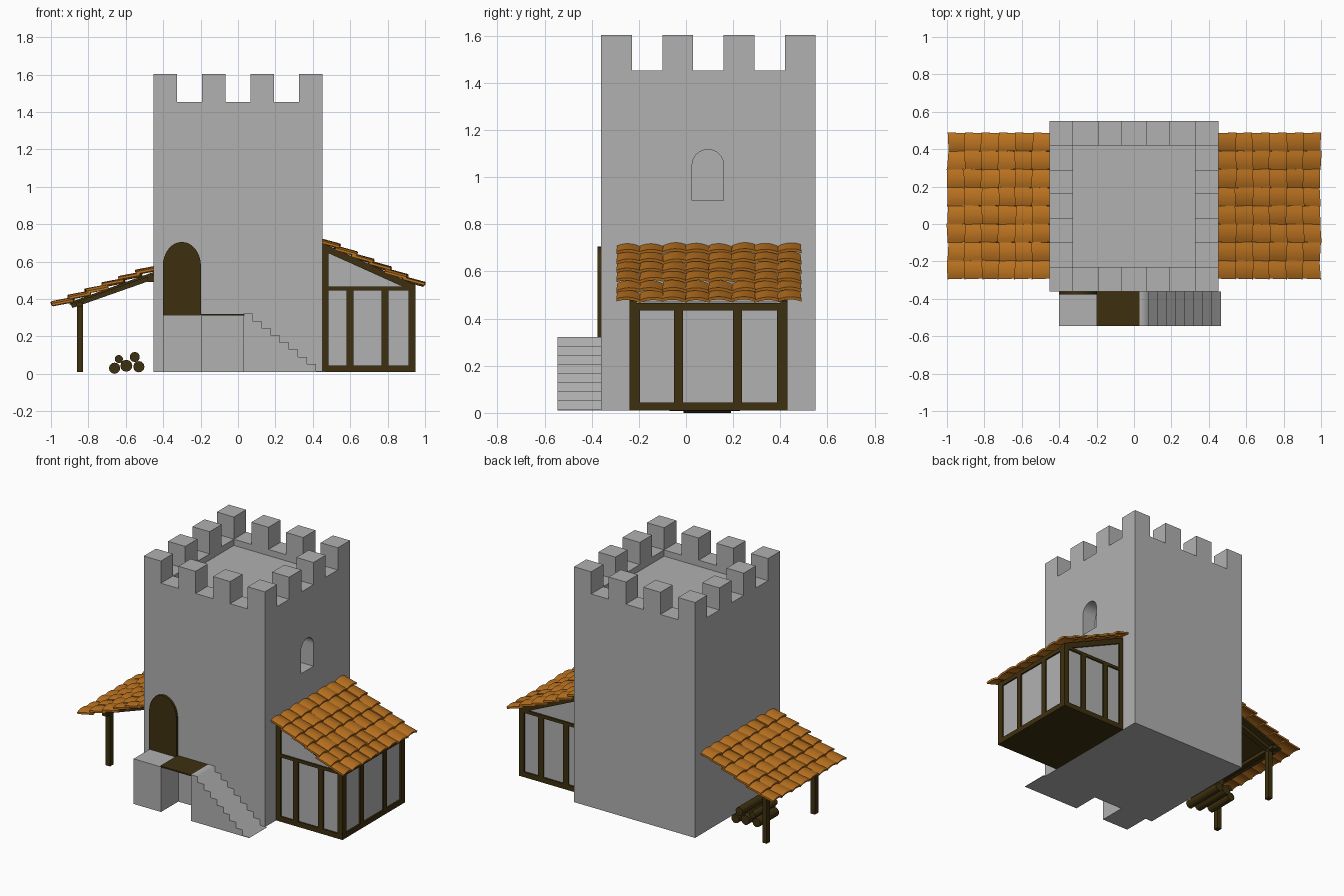
import bpy, bmesh, math, random

if "Cube" in bpy.data.objects:
    bpy.data.objects.remove(bpy.data.objects["Cube"])
random.seed(4)

def material(name, rgb):
    m = bpy.data.materials.new(name)
    m.diffuse_color = (*rgb, 1)
    m.use_nodes = True
    m.node_tree.nodes["Principled BSDF"].inputs["Base Color"].default_value = m.diffuse_color
    return m

STONE = material("grey_stone", (0.44, 0.44, 0.44))
WOOD = material("dark_wood", (0.048, 0.03, 0.005))
CLAY = material("clay_tile", (0.48, 0.165, 0.014))

def finish(name, bm, mat=STONE):
    bmesh.ops.recalc_face_normals(bm, faces=bm.faces)
    me = bpy.data.meshes.new(name)
    bm.to_mesh(me)
    bm.free()
    ob = bpy.data.objects.new(name, me)
    bpy.context.collection.objects.link(ob)
    me.materials.append(mat)
    return ob

def prism(name, pts, axis, a, b, mat=STONE, bm=None):
    """Extrude a profile: axis 'y' takes (x, z) points, axis 'x' takes (y, z)."""
    own = bm is None
    bm = bmesh.new() if own else bm
    put = (lambda p, t: (p[0], t, p[1])) if axis == 'y' else (lambda p, t: (t, p[0], p[1]))
    lo = [bm.verts.new(put(p, a)) for p in pts]
    hi = [bm.verts.new(put(p, b)) for p in pts]
    bm.faces.new(lo)
    bm.faces.new(hi[::-1])
    for i in range(len(pts)):
        j = (i + 1) % len(pts)
        bm.faces.new((lo[i], hi[i], hi[j], lo[j]))
    return finish(name, bm, mat) if own else None

def add_box(bm, x0, x1, y0, y1, z0, z1):
    prism("", [(x0, z0), (x1, z0), (x1, z1), (x0, z1)], 'y', y0, y1, bm=bm)

def boxes(name, items, mat=STONE):
    bm = bmesh.new()
    for it in items:
        add_box(bm, *it)
    return finish(name, bm, mat)

def arch(c, half, z0, spring, top, n=16):
    pts = [(c - half, z0), (c + half, z0)]
    for i in range(n + 1):
        t = math.pi * i / n
        pts.append((c + half * math.cos(t), spring + (top - spring) * math.sin(t)))
    return pts

# Tower body with an arched window recess on the right side
W = .453
tower = boxes("tower_body", [(-W, W, -.36, .55, .01, 1.41)])
cutter = prism("window_cutter", arch(.093, .067, .90, 1.05, 1.117), 'x', .35, .50)
cutter.hide_render = True
mod = tower.modifiers.new("window", 'BOOLEAN')
mod.operation, mod.solver, mod.object = 'DIFFERENCE', 'EXACT', cutter
bpy.context.view_layer.objects.active = tower
bpy.ops.object.modifier_apply(modifier="window")
bpy.data.objects.remove(cutter)

# Parapet and battlements
boxes("parapet", [(-W, W, -.36, -.23, 1.41, 1.452), (-W, W, .42, .55, 1.41, 1.452),
                  (-W, -.325, -.23, .42, 1.41, 1.452), (.325, W, -.23, .42, 1.41, 1.452)])
merlons = []
for i in range(4):
    for j in range(4):
        if i in (0, 3) or j in (0, 3):
            x, y = -W + (2 * W - .128) / 3 * i, -.36 + .26 * j
            merlons.append((x, x + .128, y, y + .13, 1.452, 1.602))
boxes("battlements", merlons)

# Door, landing, bridge and stairs
prism("door", arch(-.30, .102, .31, .575, .705), 'y', -.376, -.35, WOOD)
boxes("landing", [(-.40, -.195, -.545, -.36, .01, .315)])
boxes("bridge", [(-.20, .035, -.545, -.36, .312, .321)], WOOD)
steps = [(.03, .01)]
for k in range(9):
    z = .322 - .0385 * k
    steps += [(.03 + .0483 * k, z), (.03 + .0483 * (k + 1), z)]
steps.append((.465, .01))
stairs = prism("stairs", steps, 'y', -.545, -.36)
for p in stairs.data.polygons:          # treads and risers blend into one soft slope
    p.use_smooth = abs(p.normal.y) < .5 and p.normal.z > -.5 and p.normal.x > -.5

# Annex walls and timber frame
prism("annex_walls", [(.44, .03), (.94, .03), (.94, .47), (.44, .69)], 'y', -.23, .42)
frame = [(.45, .95, -.24, .43, .01, .045), (.92, .95, -.24, .43, .435, .465)]
for y in (-.24, -.05, .20, .385):
    frame.append((.92, .95, y, y + (.045 if y in (-.24, .385) else .038), .045, .44))
for y0, y1 in ((-.24, -.21), (.40, .43)):
    frame.append((.45, .95, y0, y1, .445, .466))
    frame.append((.45, .485, y0, y1, .045, .68))
    for x in (.58, .767, .912):
        frame.append((x, x + .038, y0, y1, .045, .45))
boxes("annex_timbers", frame, WOOD)
bm = bmesh.new()
for y0, y1 in ((-.24, -.21), (.40, .43)):
    prism("", [(.45, .66), (.95, .435), (.95, .475), (.45, .70)], 'y', y0, y1, bm=bm)
finish("annex_rafters", bm, WOOD)

# Open shelter on the left: posts, purlins, rafters and boarding
shelter = [(-.862, -.83, y - .018, y + .018, .01, .38) for y in (-.165, .35)]
shelter += [(-.865, -.828, -.22, .41, .36, .385), (-.485, -.45, -.22, .41, .49, .525)]
boxes("shelter_posts", shelter, WOOD)
bm = bmesh.new()
for y in (-.165, .35):
    prism("", [(-.45, .505), (-.45, .54), (-.90, .38), (-.885, .352)], 'y', y - .02, y + .02, bm=bm)
prism("", [(-.45, .53), (-.45, .545), (-.90, .382), (-.90, .37)], 'y', -.22, .41, bm=bm)
finish("shelter_rafters", bm, WOOD)

# Curved roof tiles, flaring to their lower end, overlapping row by row down each slope
def tiled_roof(name, side, z_first, slope, rows=6, cols=8):
    bm = bmesh.new()
    run, length, thick, sag, seg = .0905, .115, .012, .010, 6
    y0, width = -.293, .78 / cols
    tilt = slope - (thick + .004) / run
    for r in range(rows):
        for c in range(cols):
            x_low = .545 + run * r + random.uniform(-.004, .003)
            z_low = z_first - slope * run * r + random.uniform(-.002, .002)
            skew = random.uniform(-.004, .004)
            rings = []
            for x, z, flare in ((x_low - length, z_low + tilt * length, .48), (x_low, z_low, .525)):
                top, bot = [], []
                for i in range(seg + 1):
                    u = 2 * i / seg - 1
                    y = y0 + width * (c + .5 + u * flare)
                    h = z - sag * u * u + skew * u
                    top.append(bm.verts.new((side * (x + skew * u), y, h)))
                    bot.append(bm.verts.new((side * (x + skew * u - thick * .3), y, h - thick)))
                rings.append(top + bot[::-1])
            n = len(rings[0])
            for i in range(n):
                j = (i + 1) % n
                bm.faces.new((rings[0][i], rings[0][j], rings[1][j], rings[1][i]))
            for ring in rings:
                for i in range(seg):
                    bm.faces.new((ring[i], ring[i + 1], ring[n - 2 - i], ring[n - 1 - i]))
    ob = finish(name, bm, CLAY)
    bpy.ops.object.select_all(action='DESELECT')
    ob.select_set(True)
    bpy.context.view_layer.objects.active = ob
    bpy.ops.object.shade_smooth_by_angle(angle=math.radians(35))

tiled_roof("annex_roof_tiles", 1, .695, .45)
tiled_roof("shelter_roof_tiles", -1, .555, .37)

# Log pile under the shelter
for x, z, r, y0, y1 in ((-.66, .03, .03, -.01, .19), (-.597, .043, .032, -.06, .22),
                        (-.53, .038, .03, -.07, .23), (-.637, .079, .022, -.04, .20),
                        (-.552, .09, .027, -.05, .22)):
    pts = [(x + r * math.cos(a * math.pi / 6), z + r * math.sin(a * math.pi / 6)) for a in range(12)]
    prism("log", pts, 'y', y0, y1, WOOD)
